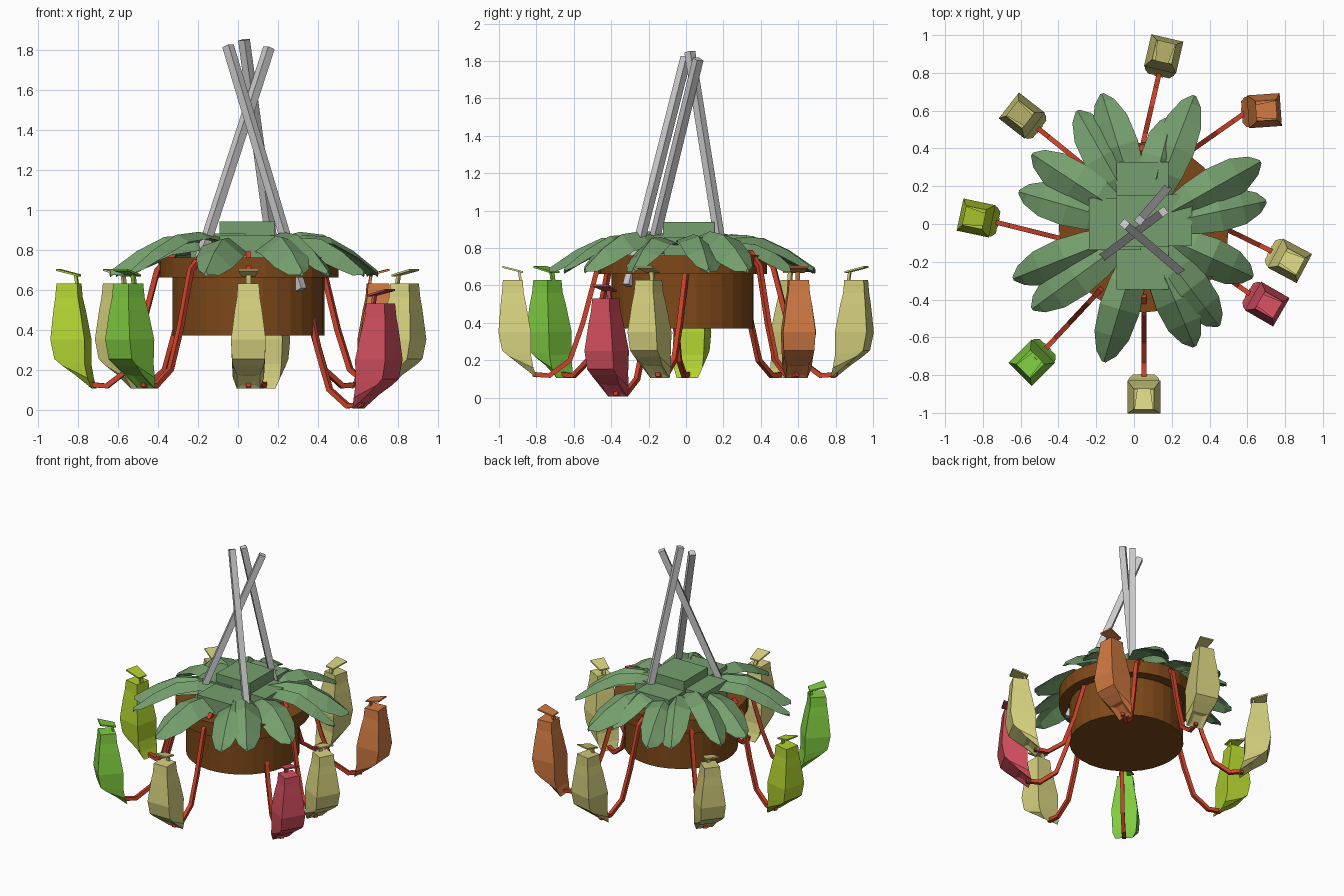
import bpy, bmesh
from math import sin, cos, pi, radians
from mathutils import Vector

if "Cube" in bpy.data.objects:
    bpy.data.objects.remove(bpy.data.objects["Cube"])

CX, CY = 0.052, -0.018
SQUARE = ((1, 1), (-1, 1), (-1, -1), (1, -1))


def material(name, rgb):
    m = bpy.data.materials.new(name)
    m.diffuse_color = (*[c ** 2.2 for c in rgb], 1)
    m.use_nodes = True
    m.node_tree.nodes["Principled BSDF"].inputs["Base Color"].default_value = m.diffuse_color
    return m


def loft(name, rings, mat=None):
    """Skin a list of equal-length point rings and cap both ends."""
    bm = bmesh.new()
    vs = [[bm.verts.new(p) for p in ring] for ring in rings]
    n = len(rings[0])
    for a, b in zip(vs, vs[1:]):
        for i in range(n):
            j = (i + 1) % n
            bm.faces.new((a[i], a[j], b[j], b[i]))
    bm.faces.new(vs[0])
    bm.faces.new(vs[-1])
    bmesh.ops.recalc_face_normals(bm, faces=bm.faces)
    me = bpy.data.meshes.new(name)
    bm.to_mesh(me)
    bm.free()
    ob = bpy.data.objects.new(name, me)
    bpy.context.collection.objects.link(ob)
    if mat:
        me.materials.append(mat)
    return ob


def tube(name, pts, hw, mat=None):
    """Four-sided tube along a path lying in one vertical plane."""
    pts = [Vector(p) for p in pts]
    flat = pts[-1] - pts[0]
    side = Vector((-flat.y, flat.x, 0)).normalized()
    rings = []
    for i, p in enumerate(pts):
        d = (pts[min(i + 1, len(pts) - 1)] - pts[max(i - 1, 0)]).normalized()
        up = d.cross(side).normalized()
        rings.append([p + side * a * hw + up * b * hw for a, b in SQUARE])
    return loft(name, rings, mat)


green = material("leaf_green", (0.46, 0.62, 0.43))
brown = material("pot_brown", (0.49, 0.29, 0.12))
red = material("tendril_red", (0.80, 0.27, 0.18))
colours = {k: material(k, c) for k, c in {
    "khaki": (0.80, 0.78, 0.47), "pale": (0.85, 0.83, 0.50),
    "lime": (0.69, 0.82, 0.20), "grass": (0.50, 0.80, 0.26),
    "orange": (0.82, 0.48, 0.27), "crimson": (0.82, 0.31, 0.37)}.items()}

# pot: straight body with a wider rim
profile = [(0.38, 0.37), (0.38, 0.66), (0.45, 0.66), (0.45, 0.76)]
loft("pot", [[(CX + r * cos(i * pi / 16), CY + r * sin(i * pi / 16), z) for i in range(32)]
             for r, z in profile], brown)

# moss: a cross of blocks around a taller centre block
for i, (x, y, top) in enumerate([(0.045, 0.015, 0.94), (-0.10, 0.0, 0.88), (0.17, 0.02, 0.86),
                                 (0.045, 0.19, 0.87), (0.045, -0.21, 0.87)]):
    loft(f"moss_block_{i}", [[(x + a * 0.137, y + b * 0.137, z) for a, b in SQUARE]
                            for z in (0.70, top)], green)

# leaves: arched, ridged blades (fraction along, height, half width)
blade = [(0, 0.805, 0.065), (0.25, 0.845, 0.095), (0.5, 0.84, 0.108),
         (0.75, 0.775, 0.095), (0.92, 0.71, 0.055), (1, 0.68, 0.01)]
tips = [(-0.17, 0.69), (-0.30, 0.60), (-0.54, 0.37), (-0.61, 0.17), (-0.64, -0.29),
        (-0.54, -0.45), (-0.16, -0.73), (0.32, -0.65), (0.45, -0.54), (0.63, -0.28),
        (0.70, 0.12), (0.67, 0.33), (0.32, 0.68), (0.20, 0.57)]
for i, (tx, ty) in enumerate(tips):
    d = Vector((tx - CX, ty - CY, 0))
    length = d.length
    d.normalize()
    side = Vector((-d.y, d.x, 0))
    tilt = 0.25 if i % 2 else -0.25
    lift = 0.02 * (i % 3)
    up = Vector((0, 0, 1))
    rings = []
    for t, z, w in blade:
        c = Vector((CX, CY, z + lift * (1 - t))) + d * (0.16 + t * (length - 0.16))
        edge = side * w + up * w * tilt
        drop = up * w * 0.45
        rings.append([c + edge - drop, c + up * 0.014, c - edge - drop, c - up * 0.018])
    loft(f"leaf_{i}", rings, green)

# pitchers: square bodies bending in to a tendril (distance from tip, height, half width)
body = [(-0.01, 0.125, 0.024), (0.012, 0.145, 0.034), (0.02, 0.14, 0.058), (0.06, 0.19, 0.078),
        (0.085, 0.24, 0.082), (0.095, 0.35, 0.087), (0.102, 0.50, 0.068),
        (0.105, 0.56, 0.058), (0.105, 0.63, 0.053)]
slant = [0.7, 0.7, 0.6, 0.4, 0.15, 0, 0, 0, 0]
hang = [(0.0, 0.125), (-0.09, 0.118), (-0.20, 0.20), (-0.27, 0.40), (-0.35, 0.70), (-0.44, 0.78)]
# centre x, y, body bearing, tendril bearing, height offset, colour
pitchers = [(0.157, 0.90, 77, 77, 0, "khaki"), (0.69, 0.60, 4, 35, 0, "orange"),
            (0.825, -0.195, -28, -26, 0, "pale"), (0.705, -0.424, -30, -35, -0.10, "crimson"),
            (0.052, -0.916, -90, -90, 0, "pale"), (-0.542, -0.734, 225, 227, 0, "grass"),
            (-0.836, 0.032, 168, 166, 0, "lime"), (-0.594, 0.574, 142, 141, 0, "khaki")]
for i, (x, y, yaw, pull, dz, col) in enumerate(pitchers):
    d = Vector((cos(radians(yaw)), sin(radians(yaw)), 0))
    s = Vector((-d.y, d.x, 0))
    tip = Vector((x, y, dz)) - d * 0.095
    mat = colours[col]

    def at(r, t, z):
        return tip + d * r + s * t + Vector((0, 0, z))

    loft(f"pitcher_{i}", [[at(r + a * w * (1 - k * 0.4), b * w, z + a * w * k) for a, b in SQUARE]
                          for (r, z, w), k in zip(body, slant)], mat)
    # lid stem on the inner edge and the slanted lid
    loft(f"lid_stem_{i}", [[at(r + a * 0.007, b * 0.012, z) for a, b in SQUARE]
                           for r, z in ((0.062, 0.62), (0.072, 0.68))], mat)
    loft(f"lid_{i}", [[at(0.105 + a * 0.055, b * (0.05 if a > 0 else 0.035), z + a * 0.014)
                       for a, b in SQUARE] for z in (0.68, 0.69)], mat)
    p = Vector((cos(radians(pull)), sin(radians(pull)), 0))
    tube(f"tendril_{i}", [tip + p * r + Vector((0, 0, z)) for r, z in hang], 0.013, red)

# three crossed hanging rods
for i, (a, b) in enumerate([((-0.20, -0.20, 0.72), (0.155, 0.065, 1.81)),
                            ((0.315, -0.31, 0.60), (-0.05, 0.0, 1.82)),
                            ((0.18, 0.195, 0.75), (0.03, 0.02, 1.85))]):
    tube(f"hanger_rod_{i}", [a, b], 0.021)
